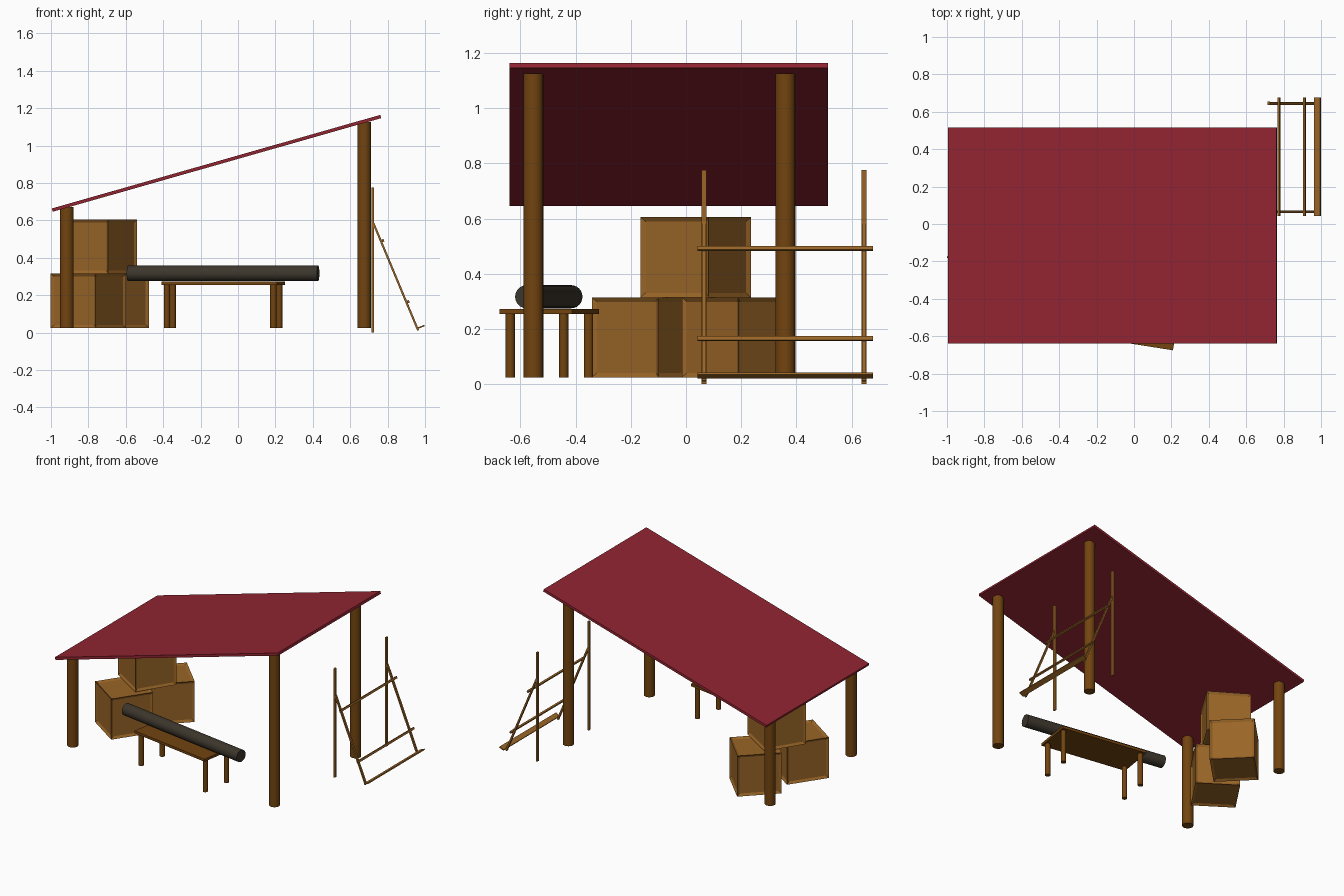
import bpy
import bmesh
from math import radians, atan2, cos, sin
from mathutils import Matrix, Vector

cube = bpy.data.objects.get("Cube")
if cube:
    bpy.data.objects.remove(cube, do_unlink=True)


def material(name, rgb):
    mat = bpy.data.materials.new(name)
    mat.use_nodes = True
    color = (*rgb, 1)
    mat.diffuse_color = color
    bsdf = mat.node_tree.nodes["Principled BSDF"]
    bsdf.inputs["Base Color"].default_value = color
    bsdf.inputs["Roughness"].default_value = 0.9
    return mat


ROOF = material("dark_red", (0.28, 0.018, 0.031))
CRATE = material("light_wood", (0.32, 0.13, 0.02))
WOOD = material("brown_wood", (0.17, 0.058, 0.005))
LOG = material("charcoal", (0.046, 0.037, 0.025))


def finish(name, bm, matrix, mat, smooth=False):
    mesh = bpy.data.meshes.new(name)
    bm.transform(matrix)
    bm.to_mesh(mesh)
    bm.free()
    mesh.materials.append(mat)
    obj = bpy.data.objects.new(name, mesh)
    bpy.context.collection.objects.link(obj)
    if smooth:
        bpy.ops.object.select_all(action="DESELECT")
        obj.select_set(True)
        bpy.context.view_layer.objects.active = obj
        bpy.ops.object.shade_smooth_by_angle(angle=radians(40))
    return obj


def box(name, center, size, mat, rot=Matrix(), inset=False):
    bm = bmesh.new()
    bmesh.ops.create_cube(bm, size=1)
    bmesh.ops.scale(bm, vec=size, verts=bm.verts)
    if inset:
        bmesh.ops.inset_individual(bm, faces=bm.faces[:], thickness=0.023, depth=-0.01)
    return finish(name, bm, Matrix.Translation(center) @ rot, mat)


def rod(name, start, end, radius, mat, sides=16):
    start, end = Vector(start), Vector(end)
    axis = end - start
    bm = bmesh.new()
    bmesh.ops.create_cone(bm, cap_ends=True, segments=sides, radius1=radius,
                          radius2=radius, depth=axis.length)
    turn = axis.to_track_quat("Z", "Y").to_matrix().to_4x4()
    return finish(name, bm, Matrix.Translation((start + end) / 2) @ turn, mat, True)


GROUND = 0.025

# Sloping roof on four posts
box("roof", (-0.115, -0.0625, 0.905), (1.826, 1.155, 0.018), ROOF,
    Matrix.Rotation(radians(-15.9), 4, "Y"))
for side, x, top in (("left", 0.675, 1.125), ("right", -0.915, 0.672)):
    for end, y in (("front", -0.553), ("back", 0.36)):
        rod(f"{end}_{side}_post", (x, y, GROUND), (x, y, top), 0.036, WOOD, 20)

# Stack of crates with recessed panels
S = 0.29
for name, x, y, level, angle in (("front_crate", -0.80, -0.14, 0, -34),
                                 ("back_crate", -0.68, 0.19, 0, -45),
                                 ("top_crate", -0.74, 0.035, 1, -32)):
    box(name, (x, y, GROUND + S * (level + 0.5)), (S, S, S), CRATE,
        Matrix.Rotation(radians(angle), 4, "Z"), inset=True)

# Low table, turned slightly, with a log lying on it
turn = Matrix.Rotation(radians(-9), 4, "Z")
middle = Vector((-0.08, -0.495, 0))
box("table_top", middle + Vector((0, 0, 0.264)), (0.626, 0.266, 0.018), WOOD, turn)
for sx in (-1, 1):
    for sy in (-1, 1):
        foot = middle + turn @ Vector((sx * 0.288, sy * 0.098, GROUND))
        rod("table_leg", foot, (foot.x, foot.y, 0.258), 0.017, WOOD)
half = turn @ Vector((0.515, 0, 0))
log_center = middle + Vector((0, -0.002, 0.317))
rod("log", log_center - half, log_center + half, 0.042, LOG, 24)

# Leaning rack: uprights, sloping struts, cross bars and a foot ledge
top, foot = Vector((0.724, 0, 0.585)), Vector((0.963, 0, 0.012))
slope = foot - top
tilt = atan2(-slope.z, slope.x)
lean = Matrix.Rotation(tilt, 4, "Y")
out = Vector((sin(tilt), 0, cos(tilt)))
for y in (0.065, 0.645):
    box("rack_upright", (0.72, y, 0.388), (0.012, 0.018, 0.775), CRATE)
    box("rack_strut", (top + foot) / 2 + Vector((0, y, 0)),
        (slope.length, 0.015, 0.011), CRATE, lean)
for t in (0.17, 0.74):
    box("rack_bar", top + slope * t + out * 0.011 + Vector((0, 0.36, 0)),
        (0.014, 0.635, 0.012), CRATE, lean)
box("rack_ledge", foot + out * 0.019 + Vector((0, 0.36, 0.012)),
    (0.008, 0.635, 0.036), CRATE, lean)
